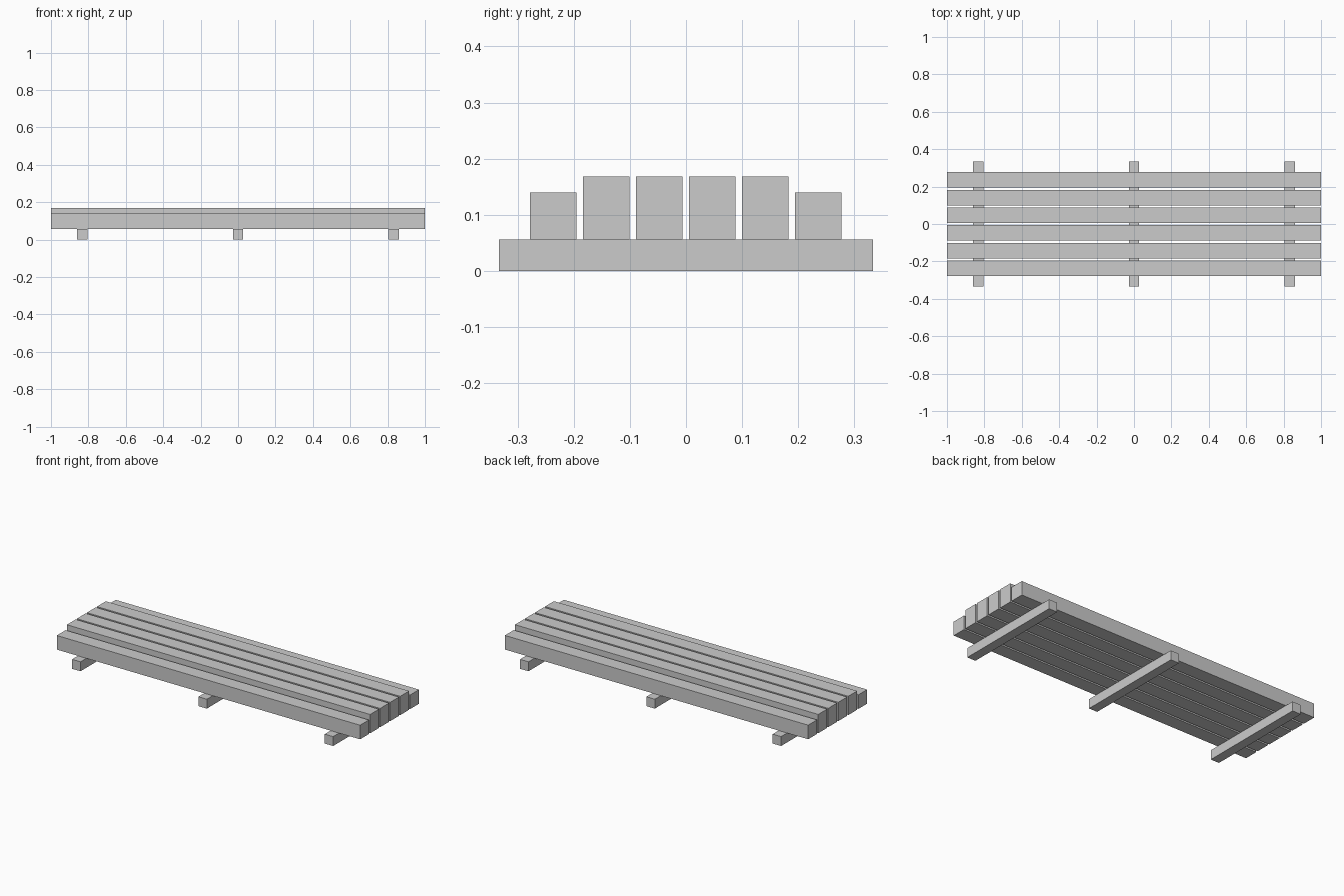
import bpy

if "Cube" in bpy.data.objects:
    bpy.data.objects.remove(bpy.data.objects["Cube"])


def box(name, size, center):
    bpy.ops.mesh.primitive_cube_add(size=1, location=center)
    ob = bpy.context.object
    ob.name = name
    ob.scale = size
    bpy.ops.object.transform_apply(location=False, rotation=False, scale=True)
    return ob


BEARER_H = 0.056
BEARER_W = 0.0556
BOARD_W = 0.0833
BOARD_H = 0.028
PITCH = 0.0945

# Three cross bearers on the ground
for i, x in enumerate((-0.833, 0, 0.833)):
    box(f"bearer_{i + 1}", (BEARER_W, 0.667, BEARER_H), (x, 0, BEARER_H / 2))

# Stacked boards: outer columns three high, inner columns four high
for col, layers in enumerate((3, 4, 4, 4, 4, 3)):
    y = (col - 2.5) * PITCH - 0.0005
    for layer in range(layers):
        z = BEARER_H + BOARD_H * (layer + 0.5)
        box(f"board_{col + 1}_{layer + 1}", (2.0, BOARD_W, BOARD_H), (0, y, z))
